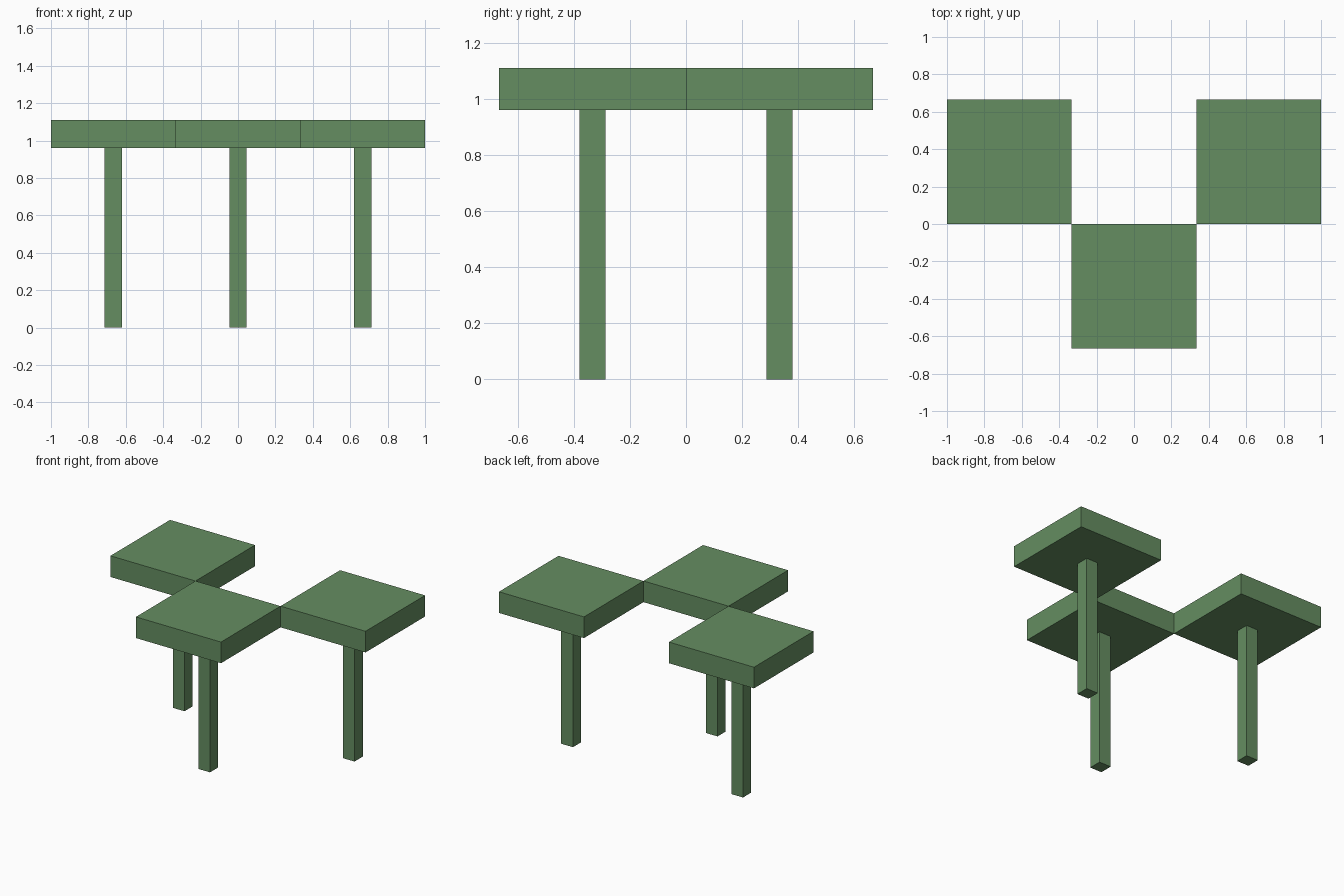
import bpy

if "Cube" in bpy.data.objects:
    bpy.data.objects.remove(bpy.data.objects["Cube"])

TILE = 2 / 3        # side of each square top
LEG = 0.092         # side of each square leg
LEG_TOP = 0.96
TOP = 1.11

green = bpy.data.materials.new("green")
green.diffuse_color = (0.13, 0.27, 0.12, 1)
green.use_nodes = True
green.node_tree.nodes["Principled BSDF"].inputs["Base Color"].default_value = green.diffuse_color


def box(name, x, y, z0, z1, side):
    bpy.ops.mesh.primitive_cube_add(size=1, location=(x, y, (z0 + z1) / 2))
    ob = bpy.context.object
    ob.name = name
    ob.scale = (side, side, z1 - z0)
    bpy.ops.object.transform_apply(location=False, rotation=False, scale=True)
    ob.data.materials.append(green)


# Three square tops touching at their corners, each on a central leg
for place, x, y in (("left", -TILE, TILE / 2),
                    ("front", 0, -TILE / 2),
                    ("right", TILE, TILE / 2)):
    box(place + "_table_top", x, y, LEG_TOP, TOP, TILE)
    box(place + "_leg", x, y, 0, LEG_TOP, LEG)
